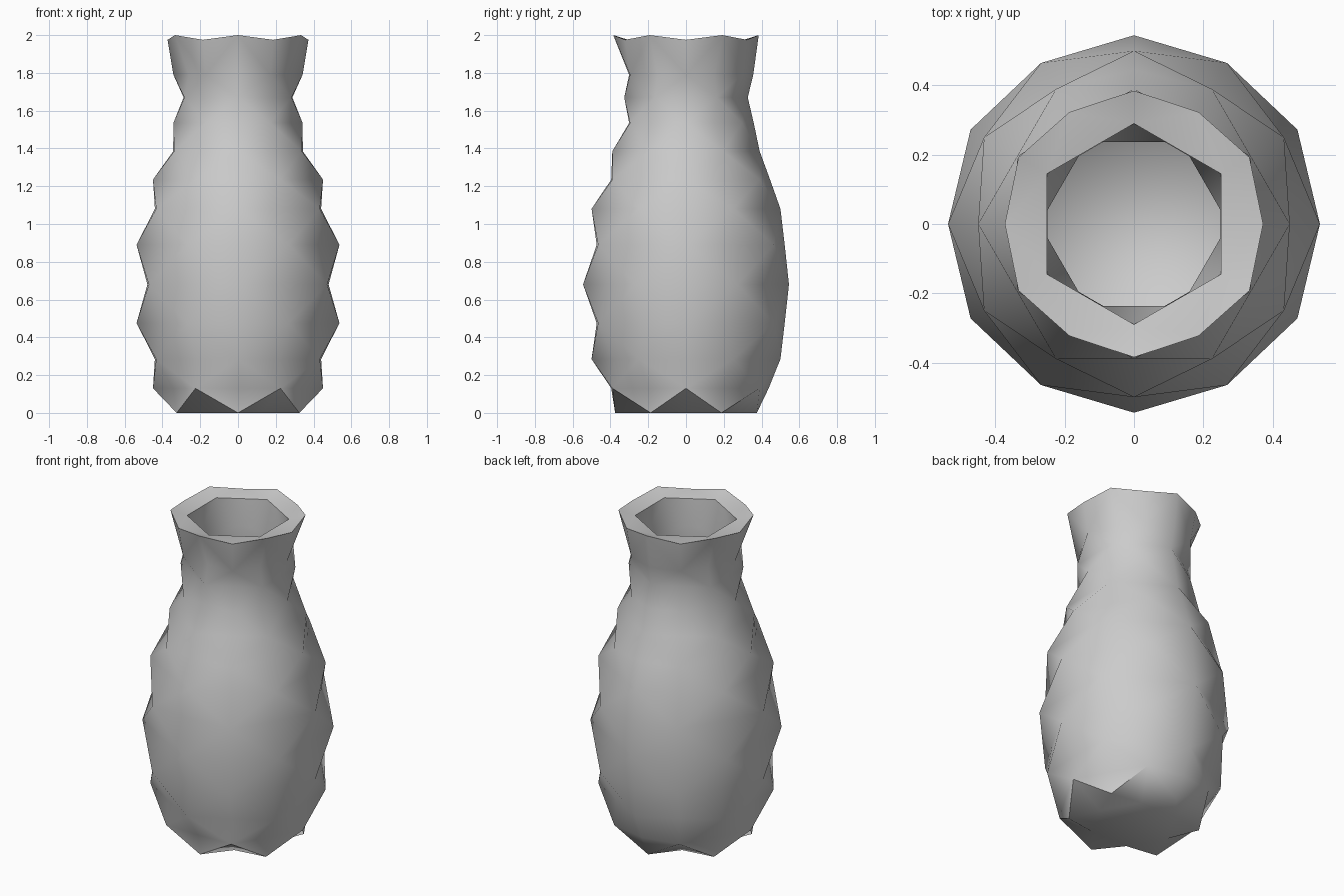
import bpy, bmesh, math

if "Cube" in bpy.data.objects:
    bpy.data.objects.remove(bpy.data.objects["Cube"])

N = 6
# (height, radius) of staggered six-point rings; every other ring is turned by 30 degrees
RINGS = [(0, .375), (.13, .45), (.285, .5), (.475, .537), (.68, .545), (.89, .537),
         (1.08, .5), (1.235, .45), (1.385, .39), (1.535, .342), (1.67, .327),
         (1.79, .342), (2.0, .385)]
INNER = [(1.97, .29), (1.79, .273), (1.67, .288), (1.535, .29), (1.385, .33), (1.235, .39),
         (1.08, .44), (.89, .475), (.68, .485), (.475, .475), (.285, .44), (.13, .37), (.06, .3)]

bm = bmesh.new()


def polar(r, deg, z):
    a = math.radians(deg)
    return bm.verts.new((r * math.cos(a), r * math.sin(a), z))


def ring(z, r, start):
    return [polar(r, start + 60 * k, z) for k in range(N)]


def start(i):
    return 30 if i % 2 == 0 else 0


def gap(i, k):
    """Angle midway between points k and k+1 of ring i."""
    return start(i) + 30 + 60 * k


def opposite(i, k):
    """Index on the neighbouring ring of the point above or below that gap."""
    return (k + 1) % N if i % 2 == 0 else k


outer = [ring(z, r, start(i)) for i, (z, r) in enumerate(RINGS)]
last = len(RINGS) - 1

# Diamond facets of the outside
for i in range(1, last):
    z, r = RINGS[i]
    for k in range(N):
        deg = gap(i, k)
        radius = r * .88
        if deg % 360 == 90:                       # back column is straight
            radius = (RINGS[i - 1][1] + RINGS[i + 1][1]) / 2
        c = polar(radius, deg, z)
        j = opposite(i, k)
        loop = [outer[i][k], outer[i - 1][j], outer[i][(k + 1) % N], outer[i + 1][j]]
        for a in range(4):
            bm.faces.new((loop[a], loop[(a + 1) % 4], c))

# Star-shaped foot
base = []
for k in range(N):
    m = polar(.25, gap(0, k), 0)
    j = opposite(0, k)
    bm.faces.new((outer[0][k], m, outer[1][j]))
    bm.faces.new((m, outer[0][(k + 1) % N], outer[1][j]))
    base += [outer[0][k], m]
bm.faces.new(base)

# Wavy rim and sloping lip
inner = [ring(z, r, start(i)) for i, (z, r) in enumerate(INNER)]
for k in range(N):
    n = (k + 1) % N
    m = polar(.373, gap(last, k), 1.975)
    a, b, c, d = outer[last][k], outer[last][n], inner[0][k], inner[0][n]
    low = outer[last - 1][opposite(last, k)]
    for f in ((a, low, m), (m, low, b), (a, m, c), (m, d, c), (m, b, d)):
        bm.faces.new(f)

# Inside wall and floor
for i in range(len(INNER) - 1):
    for k in range(N):
        j = opposite(i, k)
        bm.faces.new((inner[i][k], inner[i][(k + 1) % N], inner[i + 1][j]))
        bm.faces.new((inner[i + 1][j], inner[i + 1][(j - 1) % N], inner[i][k]))
bm.faces.new(inner[-1])

bmesh.ops.recalc_face_normals(bm, faces=bm.faces)
mesh = bpy.data.meshes.new("vase")
bm.to_mesh(mesh)
bm.free()
vase = bpy.data.objects.new("vase", mesh)
bpy.context.collection.objects.link(vase)
bpy.context.view_layer.objects.active = vase
vase.select_set(True)
bpy.ops.object.shade_smooth_by_angle(angle=math.radians(50))
